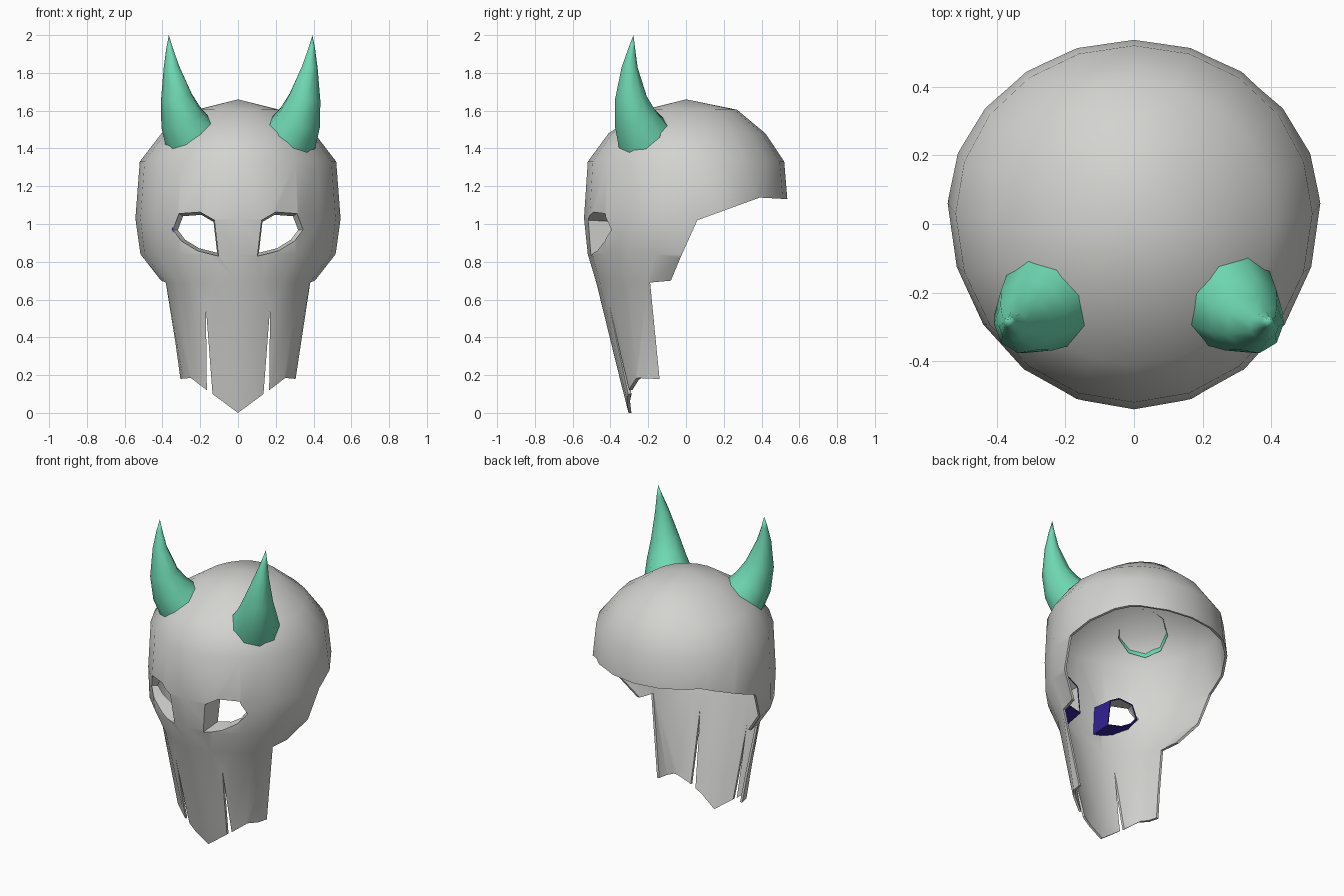
import bpy, bmesh, math
from mathutils import Vector

if "Cube" in bpy.data.objects:
    bpy.data.objects.remove(bpy.data.objects["Cube"])


def material(name, rgb):
    m = bpy.data.materials.new(name)
    m.diffuse_color = (*rgb, 1)
    m.use_nodes = True
    m.node_tree.nodes["Principled BSDF"].inputs["Base Color"].default_value = m.diffuse_color
    return m


BONE = material("bone_grey", (0.65, 0.65, 0.63))
GREEN = material("horn_green", (0.16, 0.70, 0.46))
PURPLE = material("dark_purple", (0.03, 0.015, 0.28))

# Shell rings: z, half width, y of widest point, front y, back y
RINGS = [(1.605, 0.22, 0.0, -0.22, 0.27), (1.48, 0.405, 0.0, -0.41, 0.42),
         (1.33, 0.52, 0.03, -0.52, 0.52), (1.03, 0.543, 0.06, -0.54, 0.545),
         (0.84, 0.52, 0.0, -0.52, 0.45), (0.69, 0.40, -0.08, -0.475, 0.2),
         (0.18, 0.305, -0.14, -0.35, 0.05), (-0.05, 0.262, -0.14, -0.292, 0.0)]
SIDES = 20


def make(name, bm, mats):
    me = bpy.data.meshes.new(name)
    bmesh.ops.recalc_face_normals(bm, faces=bm.faces)
    bm.to_mesh(me)
    bm.free()
    ob = bpy.data.objects.new(name, me)
    bpy.context.collection.objects.link(ob)
    for m in mats:
        me.materials.append(m)
    return ob


def bridge(bm, a, b):
    for i in range(len(a)):
        j = (i + 1) % len(a)
        bm.faces.new((a[i], a[j], b[j], b[i]))


def activate(ob):
    bpy.ops.object.select_all(action='DESELECT')
    ob.select_set(True)
    bpy.context.view_layer.objects.active = ob


def apply_all(ob):
    activate(ob)
    for m in list(ob.modifiers):
        bpy.ops.object.modifier_apply(modifier=m.name)


def smooth(ob, deg):
    activate(ob)
    bpy.ops.object.shade_smooth_by_angle(angle=math.radians(deg))


def prism(name, pts, place, lo, hi):
    """Closed prism used as a cutter; place maps (u, v, depth) to xyz."""
    bm = bmesh.new()
    a, b = [[bm.verts.new(place(u, v, d)) for u, v in pts] for d in (lo, hi)]
    bm.faces.new(a)
    bm.faces.new(b)
    bridge(bm, a, b)
    ob = make(name, bm, [BONE])
    ob.hide_render = True
    return ob


def front_y(x, z):
    """Front surface of the shell at x, z."""
    for r, s in zip(RINGS, RINGS[1:]):
        if s[0] <= z <= r[0]:
            t = (r[0] - z) / (r[0] - s[0])
            _, rx, cy, fy, _ = [p + (q - p) * t for p, q in zip(r, s)]
            return cy - (cy - fy) * math.sqrt(1 - (x / rx) ** 2)


# Mask shell: stacked oval rings closed by a crown point
bm = bmesh.new()
loops = []
for z, rx, cy, fy, by in RINGS:
    loop = []
    for i in range(SIDES):
        a = 2 * math.pi * i / SIDES
        c = math.cos(a)
        loop.append(bm.verts.new((rx * math.sin(a), cy - c * ((cy - fy) if c > 0 else (by - cy)), z)))
    loops.append(loop)
top = bm.verts.new((0, 0, 1.66))
for i in range(SIDES):
    bm.faces.new((top, loops[0][i], loops[0][(i + 1) % SIDES]))
for p, q in zip(loops, loops[1:]):
    bridge(bm, p, q)
shell = make("mask_shell", bm, [BONE])
sol = shell.modifiers.new("thickness", 'SOLIDIFY')
sol.thickness, sol.offset = 0.015, -1

# Cutters: side outline, toothed lower edge, eye openings
side_cut = prism("side_cutter", [(-0.122, -0.2), (-0.14, 0.18), (-0.19, 0.69), (-0.08, 0.70), (-0.03, 0.82),
                                 (0.06, 1.02), (0.39, 1.14), (1, 1.105), (1, -0.2)],
                 lambda u, v, d: (d, u, v), -1, 1)
edge = [(1, 0.17), (0.305, 0.18), (0.25, 0.185), (0.165, 0.12), (0.17, 0.56), (0.135, 0.10)]
edge_cut = prism("edge_cutter", [(1, -0.2)] + edge + [(0, 0)] + [(-x, z) for x, z in reversed(edge)] + [(-1, -0.2)],
                 lambda u, v, d: (u, d, v), -1, 1)
EYE = [(0.103, 0.83), (0.215, 0.858), (0.30, 0.91), (0.345, 0.97), (0.312, 1.055), (0.20, 1.063), (0.125, 1.02)]
cutters = [side_cut, edge_cut]
for s in (1, -1):
    cutters.append(prism("eye_cutter", [(s * x, z) for x, z in EYE], lambda u, v, d: (u, d, v), -1, -0.2))
for c in cutters:
    m = shell.modifiers.new("cut", 'BOOLEAN')
    m.operation, m.solver, m.object = 'DIFFERENCE', 'EXACT', c
apply_all(shell)
for c in cutters:
    bpy.data.objects.remove(c)
smooth(shell, 45)

# Eye sockets: short tapered tubes, grey inside and purple behind
cx = sum(p[0] for p in EYE) / len(EYE)
cz = sum(p[1] for p in EYE) / len(EYE)
for s, side in ((1, "right"), (-1, "left")):
    bm = bmesh.new()
    fr = [bm.verts.new((s * x, front_y(x, z) + 0.008, z)) for x, z in EYE]
    bk = [bm.verts.new((s * (cx - 0.01 + (x - cx) * 0.86), -0.365, cz + (z - cz) * 0.86)) for x, z in EYE]
    bridge(bm, fr, bk)
    sock = make("eye_socket_" + side, bm, [BONE, PURPLE])
    # face the tube walls inwards
    f = sock.data.polygons[0]
    if f.normal.dot(Vector((s * cx, f.center.y, cz)) - f.center) < 0:
        sock.data.flip_normals()
    m = sock.modifiers.new("thickness", 'SOLIDIFY')
    m.thickness, m.offset = 0.008, -1
    m.material_offset = m.material_offset_rim = 1
    apply_all(sock)

# Horns: tapering rings along a curved path (centre, axis, radius)
HORN = [((0.27, -0.225, 1.46), (0.60, -0.45, 0.66), 0.15), ((0.312, -0.268, 1.56), (0.40, -0.35, 0.85), 0.118),
        ((0.338, -0.292, 1.67), (0.22, -0.10, 1), 0.086), ((0.365, -0.298, 1.83), (0.12, 0.05, 1), 0.043),
        ((0.376, -0.287, 1.93), (0.08, 0.1, 1), 0.018)]
for s, side in ((1, "right"), (-1, "left")):
    bm = bmesh.new()
    prev = None
    for c, n, r in HORN:
        q = Vector((0, 0, 1)).rotation_difference(Vector(n))
        loop = []
        for i in range(9):
            a = 2 * math.pi * i / 9
            p = Vector(c) + q @ Vector((r * math.cos(a), r * math.sin(a), 0))
            loop.append(bm.verts.new((s * p.x + 0.014, p.y, p.z)))
        if prev:
            bridge(bm, prev, loop)
        prev = loop
    tip = bm.verts.new((s * 0.38 + 0.014, -0.278, 2.0))
    for i in range(9):
        bm.faces.new((prev[i], prev[(i + 1) % 9], tip))
    smooth(make("horn_" + side, bm, [GREEN]), 60)
